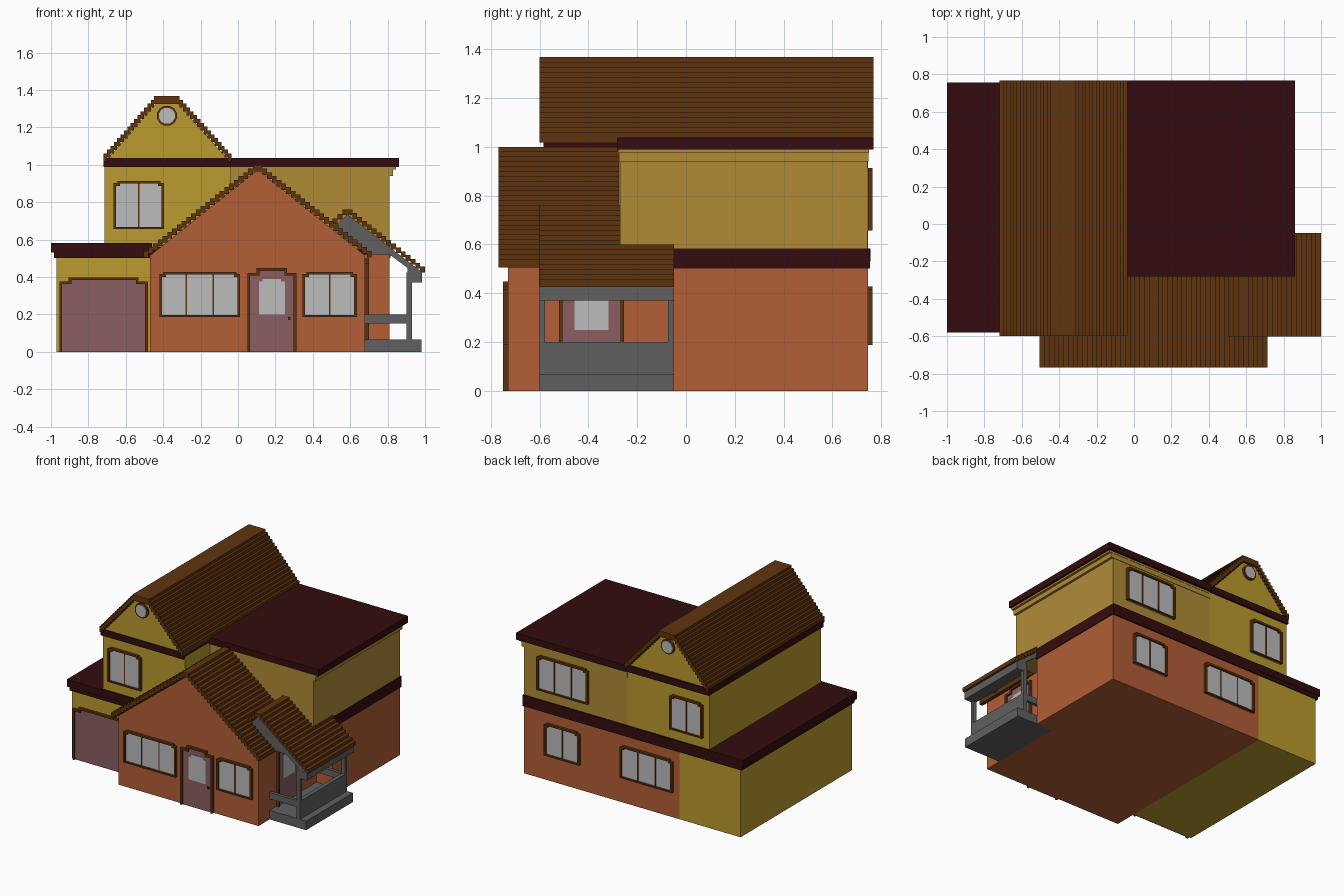
import bpy, bmesh, math
from mathutils import Vector

if "Cube" in bpy.data.objects:
    bpy.data.objects.remove(bpy.data.objects["Cube"], do_unlink=True)


def material(name, r, g, b):
    lin = [(c / 255 / 12.92) if c < 11 else ((c / 255 + 0.055) / 1.055) ** 2.4 for c in (r, g, b)]
    m = bpy.data.materials.new(name)
    m.use_nodes = True
    m.diffuse_color = (*lin, 1)
    m.node_tree.nodes["Principled BSDF"].inputs["Base Color"].default_value = (*lin, 1)
    return m


ORANGE = material("orange wall", 178, 94, 54)
YELLOW = material("yellow wall", 187, 155, 46)
OCHRE = material("ochre wall", 177, 139, 54)
RED = material("dark red roof", 52, 12, 14)
BROWN = material("brown shingle", 96, 52, 15)
PINK = material("dusty pink door", 139, 95, 97)
GREY = material("grey porch", 96, 96, 96)
GLASS = material("pale glass", 188, 188, 188)


# Ways to map a flat profile (u, z) and a depth d into space
def along_y(u, z, d):
    return Vector((u, d, z))


def on_front(y):
    return lambda u, z, d: Vector((u, y - d, z))


def on_back(y):
    return lambda u, z, d: Vector((u, y + d, z))


def on_right(x):
    return lambda u, z, d: Vector((x + d, u, z))


def prism(name, pts, mat, d0, d1, place=along_y):
    """Extrude a flat profile between two depths."""
    bm = bmesh.new()
    a = [bm.verts.new(place(u, z, d0)) for u, z in pts]
    b = [bm.verts.new(place(u, z, d1)) for u, z in pts]
    bm.faces.new(a)
    bm.faces.new(b[::-1])
    for i in range(len(pts)):
        j = (i + 1) % len(pts)
        bm.faces.new((a[j], a[i], b[i], b[j]))
    bmesh.ops.recalc_face_normals(bm, faces=bm.faces)
    me = bpy.data.meshes.new(name)
    bm.to_mesh(me)
    bm.free()
    me.materials.append(mat)
    ob = bpy.data.objects.new(name, me)
    bpy.context.collection.objects.link(ob)
    return ob


def rect(u0, u1, z0, z1):
    return [(u0, z0), (u1, z0), (u1, z1), (u0, z1)]


def box(name, mat, x0, x1, y0, y1, z0, z1):
    return prism(name, rect(x0, x1, z0, z1), mat, y0, y1)


def stepped_roof(name, knots, step, thick, y0, y1):
    """Shingle roof whose courses form small stairs along the slope."""
    top = []
    for (xa, za), (xb, zb) in zip(knots, knots[1:]):
        n = 1 if za == zb else max(1, round((xb - xa) / step))
        for i in range(n):
            xl, xr = xa + (xb - xa) * i / n, xa + (xb - xa) * (i + 1) / n
            z = max(za + (zb - za) * i / n, za + (zb - za) * (i + 1) / n)
            top += [(xl, z), (xr, z)]
    # drop doubled points where equal heights meet
    top = [p for i, p in enumerate(top) if i == 0 or p != top[i - 1]]
    under = [(x, z - thick) for x, z in reversed(top)]
    return prism(name, top + under, BROWN, y0, y1)


def arch(u0, u1, z0, z1, cu, cz):
    """Rectangle with notched top corners."""
    return [(u0, z0), (u1, z0), (u1, z1 - cz), (u1 - cu, z1 - cz), (u1 - cu, z1),
            (u0 + cu, z1), (u0 + cu, z1 - cz), (u0, z1 - cz)]


def framed(name, place, u0, u1, z0, z1, mat, cu=0.02, cz=0.012, t=0.014):
    """Arched panel with a raised brown surround, open at the bottom."""
    outer = arch(u0, u1, z0, z1, cu, cz)
    inner = arch(u0 + t, u1 - t, z0, z1 - t, cu, cz)
    loop = outer[1:] + outer[:1] + (inner[1:] + inner[:1])[::-1]
    prism(name + "_surround", loop, BROWN, 0, 0.02, place)
    prism(name + "_panel", inner, mat, -0.005, 0.007, place)


def window(name, place, u0, u1, z0, z1, panes):
    framed(name, place, u0, u1, z0, z1, GLASS)
    prism(name + "_sill", rect(u0, u1, z0, z0 + 0.01), BROWN, 0, 0.02, place)
    for i in range(1, panes):
        u = u0 + (u1 - u0) * i / panes
        prism(name + "_mullion", rect(u - 0.004, u + 0.004, z0, z1 - 0.01), BROWN, 0, 0.011, place)


def round_window(name, place, u, z):
    for part, r, mat, d in (("surround", 0.055, BROWN, 0.012), ("glass", 0.044, GLASS, 0.016)):
        ring = [(u + r * math.cos(math.tau * (i + 0.5) / 12), z + r * math.sin(math.tau * (i + 0.5) / 12))
                for i in range(12)]
        prism(f"{name}_{part}", ring, mat, -0.005, d, place)


# Ground floor and garage
box("ground_floor", ORANGE, -0.47, 0.81, -0.05, 0.745, 0, 0.52)
box("front_room", ORANGE, -0.47, 0.68, -0.73, -0.05, 0, 0.52)
prism("front_gable", [(-0.47, 0.515), (0.68, 0.515), (0.105, 0.975)], ORANGE, -0.73, -0.26)
box("garage", YELLOW, -0.97, -0.47, -0.56, 0.745, 0, 0.52)
box("garage_roof", RED, -1.0, -0.46, -0.58, 0.757, 0.53, 0.583)
box("garage_roof_moulding", RED, -0.985, -0.46, -0.572, 0.753, 0.502, 0.53)
box("floor_band", RED, -0.47, 0.815, -0.05, 0.755, 0.502, 0.583)

# Upper floor
box("upper_left_room", YELLOW, -0.715, -0.04, -0.565, 0.745, 0.56, 1.0)
box("upper_right_room", OCHRE, -0.04, 0.81, -0.27, 0.744, 0.55, 1.0)
box("cornice_lower", OCHRE, -0.04, 0.828, -0.274, 0.748, 0.94, 0.975)
box("cornice_upper", OCHRE, -0.04, 0.845, -0.278, 0.75, 0.975, 0.992)
box("flat_roof", RED, -0.04, 0.86, -0.282, 0.768, 0.988, 1.037)
box("attic_floor_band", RED, -0.72, -0.04, -0.585, 0.76, 0.988, 1.037)

# Attic
prism("attic_wall", [(-0.70, 1.03), (-0.055, 1.03), (-0.335, 1.345), (-0.425, 1.345)], YELLOW, -0.58, 0.748)
stepped_roof("attic_roof", [(-0.718, 1.04), (-0.43, 1.368), (-0.33, 1.368), (-0.034, 1.04)],
             0.0185, 0.042, -0.6, 0.768)

# Front gable roof
stepped_roof("front_roof", [(-0.505, 0.52), (0.105, 1.0), (0.715, 0.52)], 0.0255, 0.035, -0.768, -0.275)

# Side porch
box("porch_slab", GREY, 0.68, 0.98, -0.6, -0.05, 0, 0.067)
box("porch_side_wall", GREY, 0.9, 0.93, -0.6, -0.05, 0.067, 0.2)
box("porch_beam", GREY, 0.9, 0.985, -0.6, -0.05, 0.37, 0.425)
fascia = [(0.51, 0.665), (0.585, 0.735), (0.985, 0.425), (0.985, 0.385), (0.905, 0.385),
          (0.905, 0.45), (0.81, 0.52), (0.70, 0.52), (0.51, 0.64)]
for side, y in (("front", -0.6), ("back", -0.073)):
    box(side + "_porch_post", GREY, 0.9, 0.93, y, y + 0.023, 0.067, 0.39)
    box(side + "_porch_rail", GREY, 0.68, 0.93, y, y + 0.023, 0.152, 0.2)
    prism(side + "_porch_fascia", fascia, GREY, y + 0.001, y + 0.022)
stepped_roof("porch_roof", [(0.505, 0.69), (0.585, 0.762), (1.0, 0.435)], 0.0255, 0.03, -0.602, -0.049)

# Doors
front = on_front(-0.73)
framed("front_door", front, 0.05, 0.312, 0, 0.447, PINK, 0.05, 0.025)
prism("front_door_glass", arch(0.112, 0.25, 0.2, 0.39, 0.02, 0.015), GLASS, 0, 0.011, front)
prism("front_door_knob", rect(0.266, 0.28, 0.17, 0.187), BROWN, 0, 0.016, front)
porch = on_right(0.68)
framed("porch_door", porch, -0.52, -0.255, 0.067, 0.5, PINK, 0.05, 0.025)
prism("porch_door_glass", arch(-0.457, -0.318, 0.25, 0.44, 0.02, 0.015), GLASS, 0, 0.011, porch)
framed("garage_door", on_front(-0.56), -0.955, -0.482, 0, 0.397, PINK, 0.05, 0.02)

# Windows
back = on_back(0.745)
for side, place in (("front", front), ("back", back)):
    window(side + "_wide_window", place, -0.42, 0.012, 0.187, 0.427, 3)
    window(side + "_small_window", place, 0.345, 0.635, 0.187, 0.427, 2)
window("upper_front_window", on_front(-0.565), -0.665, -0.395, 0.657, 0.914, 2)
window("upper_back_window", back, -0.665, -0.395, 0.657, 0.914, 2)
window("upper_back_wide_window", back, 0.275, 0.695, 0.657, 0.914, 3)
round_window("attic_front_window", on_front(-0.58), -0.38, 1.262)
round_window("attic_back_window", on_back(0.748), -0.38, 1.262)
